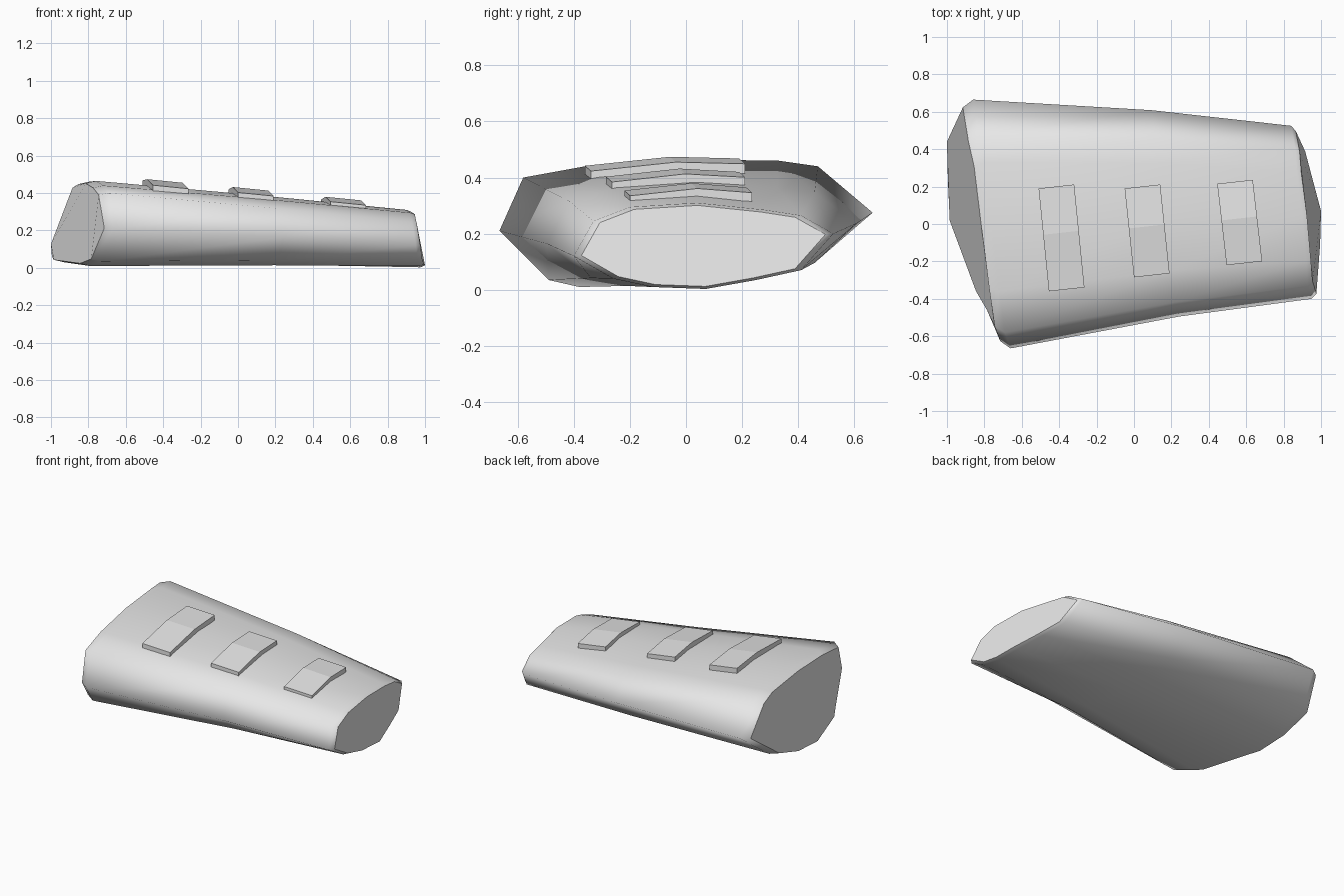
import bpy
import bmesh
from mathutils import Vector

cube = bpy.data.objects.get("Cube")
if cube:
    bpy.data.objects.remove(cube, do_unlink=True)

grey = bpy.data.materials.new("light_grey")
grey.use_nodes = True
grey.diffuse_color = (0.8, 0.8, 0.8, 1)
grey.node_tree.nodes["Principled BSDF"].inputs["Base Color"].default_value = (0.8, 0.8, 0.8, 1)


def loft(name, rings, smooth):
    """Join matching closed rings with quads, and close both ends."""
    bm = bmesh.new()
    loops = [[bm.verts.new(point) for point in ring] for ring in rings]
    for first, second in zip(loops, loops[1:]):
        count = len(first)
        for i in range(count):
            j = (i + 1) % count
            face = bm.faces.new((first[i], first[j], second[j], second[i]))
            face.smooth = smooth
    for end in (loops[0], loops[-1]):
        bm.faces.new(end).smooth = False
    bmesh.ops.recalc_face_normals(bm, faces=bm.faces[:])
    mesh = bpy.data.meshes.new(name)
    bm.to_mesh(mesh)
    bm.free()
    mesh.materials.append(grey)
    obj = bpy.data.objects.new(name, mesh)
    bpy.context.collection.objects.link(obj)
    return obj


def inset_ring(ring, shift, scale):
    """Shrink a ring about its middle and push it along x to bevel the end."""
    middle = sum(ring, Vector()) / len(ring)
    result = []
    for point in ring:
        offset = (point - middle) * scale
        result.append(Vector((point.x + shift, middle.y + offset.y, middle.z + offset.z)))
    return result


# Slanted end sections of the body, starting at the front and going over the top
wide_end = [Vector(p) for p in (
    (-.66, -.665, .21), (-.69, -.58, .40), (-.72, -.36, .44), (-.76, -.02, .465),
    (-.80, .33, .46), (-.83, .47, .44), (-.86, .665, .275), (-.945, .47, .12),
    (-.94, .25, .05), (-.93, .02, .03), (-.79, -.38, .01), (-.73, -.49, .035))]
narrow_end = [Vector(p) for p in (
    (.95, -.4, .12), (.93, -.33, .245), (.92, -.2, .295), (.9, .04, .31),
    (.87, .28, .285), (.86, .41, .265), (.84, .525, .2), (.89, .41, .07),
    (.93, .25, .035), (.975, .07, .003), (.97, -.12, .01), (.96, -.26, .04))]

# The middle section sits slightly towards the back
middle_section = [a.lerp(b, 0.56) + Vector((0, 0.022, 0.004))
                  for a, b in zip(wide_end, narrow_end)]

loft("body", [
    inset_ring(wide_end, -0.055, 0.94),
    wide_end,
    middle_section,
    narrow_end,
    inset_ring(narrow_end, 0.025, 0.94),
], smooth=True)


def top_plate(name, back, front, heights):
    """Bent plate lying across the top; heights run back, middle, front."""
    back, front = Vector(back), Vector(front)
    across = Vector((0.19, 0.021, -0.019))
    down = Vector((0, 0, -0.036))
    rings = []
    for amount, height in zip((0, 0.45, 1), heights):
        spot = back.lerp(front, amount)
        corner = Vector((spot.x, spot.y, height))
        rings.append([corner, corner + across, corner + across + down, corner + down])
    loft(name, rings, smooth=False)


# Three plates, getting shorter towards the narrow end
top_plate("wide_plate", (-.51, .19), (-.455, -.36), (.468, .474, .442))
top_plate("middle_plate", (-.05, .19), (0, -.285), (.42, .432, .403))
top_plate("narrow_plate", (.445, .215), (.495, -.22), (.365, .38, .354))
